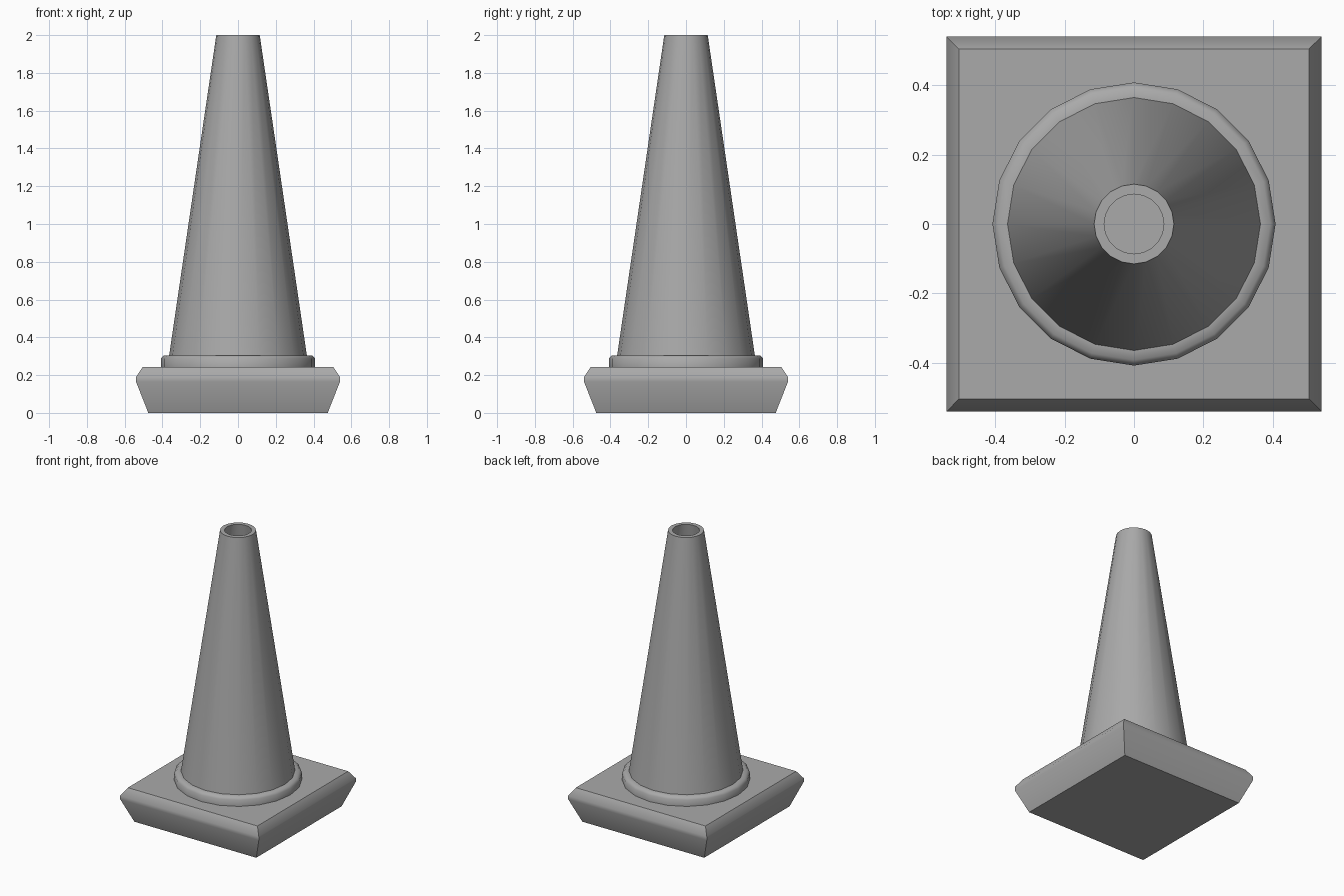
import bpy, bmesh, math

cube = bpy.data.objects.get("Cube")
if cube:
    bpy.data.objects.remove(cube, do_unlink=True)

grey = bpy.data.materials.new("plain_grey")
grey.use_nodes = True
colour = (0.4, 0.4, 0.4, 1)
grey.diffuse_color = colour
grey.node_tree.nodes["Principled BSDF"].inputs["Base Color"].default_value = colour


def lathe(name, profile, sides, turn=0.0, scale=1.0, closed=False):
    """Spin (radius, z) points round z; an open profile gets end caps."""
    bm = bmesh.new()
    rings = []
    for r, z in profile:
        angles = [turn + math.tau * i / sides for i in range(sides)]
        rings.append([bm.verts.new((r * scale * math.cos(a), r * scale * math.sin(a), z))
                      for a in angles])
    pairs = list(zip(rings, rings[1:]))
    if closed:
        pairs.append((rings[-1], rings[0]))
    else:
        bm.faces.new(rings[0][::-1])
        bm.faces.new(rings[-1])
    for low, high in pairs:
        for i in range(sides):
            j = (i + 1) % sides
            bm.faces.new((low[i], low[j], high[j], high[i]))
    bmesh.ops.recalc_face_normals(bm, faces=bm.faces)
    mesh = bpy.data.meshes.new(name)
    bm.to_mesh(mesh)
    bm.free()
    mesh.materials.append(grey)
    obj = bpy.data.objects.new(name, mesh)
    bpy.context.collection.objects.link(obj)
    bpy.ops.object.select_all(action='DESELECT')
    obj.select_set(True)
    bpy.context.view_layer.objects.active = obj
    bpy.ops.object.shade_smooth_by_angle(angle=math.radians(48))
    return obj


# Square foot: undercut sides, chamfered top edge
lathe("base", [(0.475, 0), (0.54, 0.165), (0.54, 0.19), (0.505, 0.243)],
      4, turn=math.pi / 4, scale=math.sqrt(2))

# Low collar where the cone meets the foot
lathe("collar", [(0.36, 0.24), (0.408, 0.24), (0.408, 0.288), (0.392, 0.305), (0.36, 0.305)],
      20, closed=True)

# Hollow cone with an open mouth
lathe("cone", [(0.374, 0.24), (0.115, 2.0), (0.086, 2.0), (0.345, 0.24)],
      20, closed=True)
